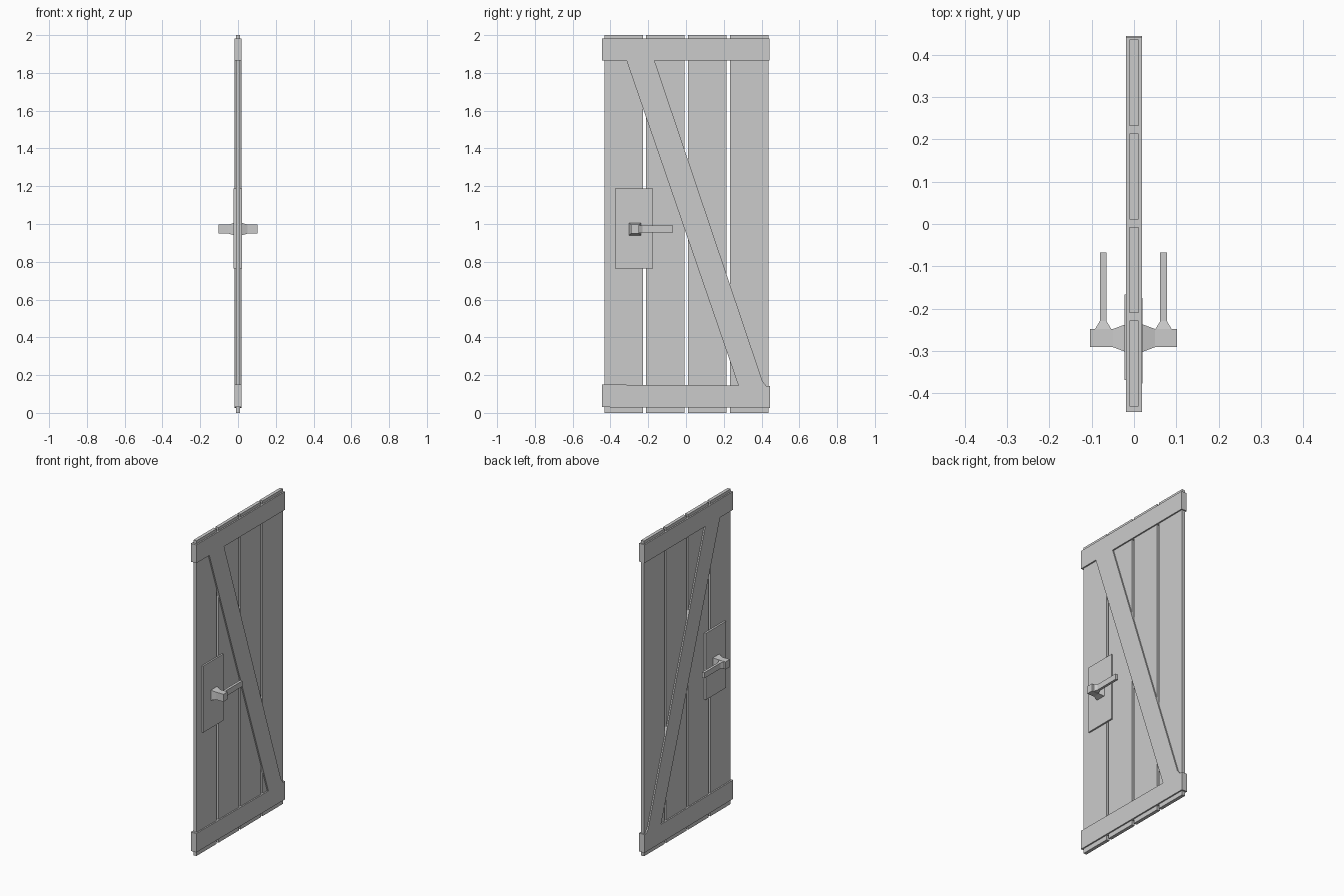
import bpy, bmesh
from mathutils import Vector

if "Cube" in bpy.data.objects:
    bpy.data.objects.remove(bpy.data.objects["Cube"])


def finish(name, bm):
    bmesh.ops.recalc_face_normals(bm, faces=bm.faces)
    mesh = bpy.data.meshes.new(name)
    bm.to_mesh(mesh)
    bm.free()
    obj = bpy.data.objects.new(name, mesh)
    bpy.context.collection.objects.link(obj)
    return obj


def loft(name, rings):
    """Closed flat-faced solid through matching rings of points."""
    bm = bmesh.new()
    loops = [[bm.verts.new(Vector(p)) for p in ring] for ring in rings]
    n = len(loops[0])
    for a, b in zip(loops, loops[1:]):
        for i in range(n):
            j = (i + 1) % n
            bm.faces.new((a[i], a[j], b[j], b[i]))
    bm.faces.new(loops[0])
    bm.faces.new(loops[-1])
    return finish(name, bm)


def panel(name, outline, x0, x1):
    """Extrude a (y, z) outline across the door thickness."""
    return loft(name, [[(x, y, z) for y, z in outline] for x in (x0, x1)])


def rect(y0, y1, z0, z1):
    return [(y0, z0), (y1, z0), (y1, z1), (y0, z1)]


# Vertical planks
for i in range(4):
    yc = 0.002 + (i - 1.5) * 0.2215
    panel(f"plank_{i + 1}", rect(yc - 0.102, yc + 0.102, 0, 2), -0.0105, 0.0105)

# Cross rails wrapping the planks, and the diagonal brace between them
T = 0.019
panel("bottom_rail", [(-0.445, 0.03), (0.445, 0.027), (0.445, 0.143), (-0.445, 0.15)], -T, T)
panel("top_rail", rect(-0.445, 0.442, 1.865, 1.981), -T, T)
panel("brace", [(-0.315, 1.866), (0.278, 0.143), (0.425, 0.143),
                (0.405, 0.168), (-0.167, 1.866)], -T, T)

# Lock plates and handles on both faces
HY, HZ = -0.27, 0.973
for side, s, dx in (("right", 1, 0), ("left", -1, 0.002)):
    shift = 0.004 if s < 0 else -0.004
    panel(f"lock_plate_{side}", rect(-0.373 + shift, -0.171 + shift, 0.765, 1.187),
          s * 0.0105, s * (0.0205 + dx))

    # Square spindle: flared at the plate, straight at the end
    rings = []
    for x, h, v in ((0.019, 0.033, 0.033), (0.05, 0.0215, 0.024), (0.102 + dx, 0.0215, 0.024)):
        rings.append([(s * x, y, z) for y, z in rect(HY - h, HY + h, HZ - v, HZ + v)])
    loft(f"spindle_{side}", rings)

    # Lever: tapers from the spindle into a thin bar
    xc = 0.07 + 1.5 * dx
    rings = []
    for y, w, v in ((-0.249, 0.0195, 0.022), (-0.23, 0.008, 0.018), (-0.068, 0.008, 0.018)):
        rings.append([(s * (xc + a * w), y, HZ + b * v)
                      for a, b in ((-1, -1), (1, -1), (1, 1), (-1, 1))])
    loft(f"lever_{side}", rings)
